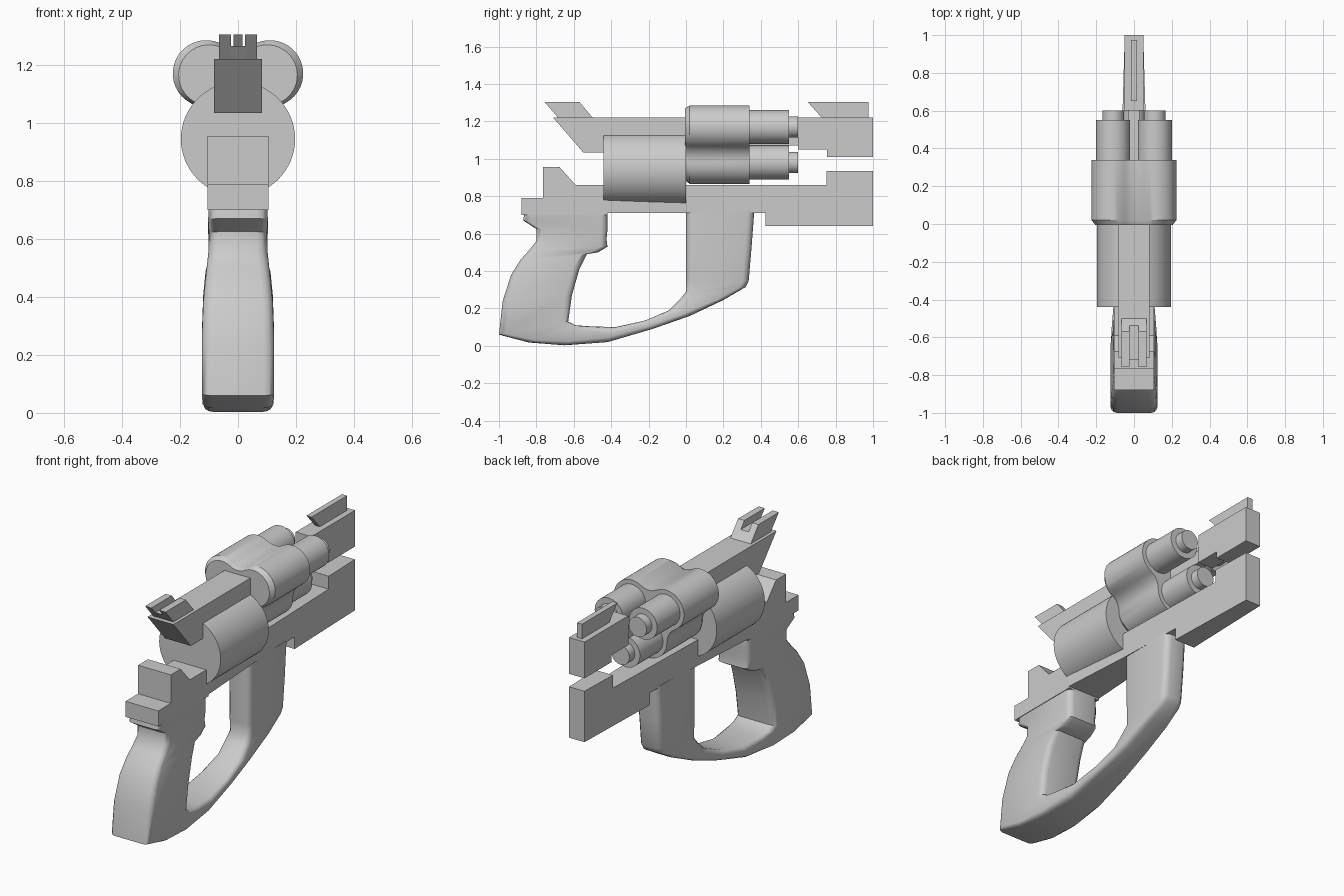
import bpy, bmesh
from math import sin, cos, radians, acos, degrees, sqrt, pi
from mathutils import Vector

if "Cube" in bpy.data.objects:
    bpy.data.objects.remove(bpy.data.objects["Cube"])


def loft(name, rings, angle=None):
    """Skin closed rings of equal length and cap both ends."""
    bm = bmesh.new()
    vs = [[bm.verts.new(p) for p in r] for r in rings]
    n = len(rings[0])
    for a, b in zip(vs, vs[1:]):
        for i in range(n):
            j = (i + 1) % n
            bm.faces.new((a[i], a[j], b[j], b[i]))
    bm.faces.new(vs[0])
    bm.faces.new(vs[-1])
    bmesh.ops.recalc_face_normals(bm, faces=bm.faces)
    me = bpy.data.meshes.new(name)
    bm.to_mesh(me)
    bm.free()
    ob = bpy.data.objects.new(name, me)
    bpy.context.collection.objects.link(ob)
    if angle:
        smooth(ob, angle)
    return ob


def smooth(ob, angle):
    bpy.ops.object.select_all(action='DESELECT')
    ob.select_set(True)
    bpy.context.view_layer.objects.active = ob
    bpy.ops.object.shade_smooth_by_angle(angle=radians(angle))


def prism(name, outline, width, x=0):
    """Side profile (y, z) given thickness in x; width is a number or f(y)."""
    w = width if callable(width) else (lambda y: width)
    return loft(name, [[(x + s * w(y), y, z) for y, z in outline] for s in (-1, 1)])


def cylinder(name, x, z, r, y0, y1, sides=48):
    bpy.ops.mesh.primitive_cylinder_add(vertices=sides, radius=r, depth=y1 - y0,
                                        location=(x, (y0 + y1) / 2, z),
                                        rotation=(pi / 2, 0, 0))
    bpy.context.object.name = name
    smooth(bpy.context.object, 30)


# Lower frame: rear block, tapering bridge, front bar
prism("rear_frame", [(-.88, .70), (-.88, .79), (-.765, .79), (-.765, .955), (-.675, .955),
                     (-.59, .86), (-.42, .86), (-.42, .70)], .105)
prism("frame_bridge", [(-.42, .71), (-.42, .86), (0, .86), (0, .71)],
      lambda y: .078 - .0643 * y)
prism("front_frame", [(0, .71), (0, .86), (.75, .86), (.75, .935), (1, .935), (1, .64),
                      (.425, .64), (.425, .71)], lambda y: .078 - .029 * y)

# Grip and hand guard: rounded section swept round the opening
# (inner y, inner z, outer y, outer z, half width)
stations = [
    (-.42, .74, -.86, .74, .100), (-.42, .62, -.87, .67, .103), (-.425, .57, -.80, .625, .100),
    (-.42, .53, -.80, .56, .102), (-.47, .50, -.84, .51, .107), (-.53, .49, -.885, .46, .112),
    (-.57, .41, -.935, .38, .120), (-.61, .27, -.98, .24, .125), (-.63, .13, -1.0, .06, .125),
    (-.59, .11, -.84, .018, .122), (-.52, .105, -.65, .003, .118), (-.38, .10, -.42, .02, .105),
    (-.22, .135, -.18, .09, .090), (-.09, .19, .02, .16, .080), (-.03, .25, .2, .245, .074),
    (0, .29, .32, .315, .068), (0, .36, .335, .345, .070), (0, .55, .35, .52, .072),
    (0, .72, .365, .72, .072)]
rings = []
for iy, iz, oy, oz, w in stations:
    inner, outer = Vector((0, iy, iz)), Vector((0, oy, oz))
    mid, axis = (inner + outer) / 2, (outer - inner).normalized()
    half = (outer - inner).length / 2
    r = min(.035, half * .7)
    ring = []
    for k, (sx, su) in enumerate([(1, 1), (-1, 1), (-1, -1), (1, -1)]):
        for a in (0, 30, 60, 90):
            t = radians(90 * k + a)
            ring.append(Vector((sx * (w - r) + r * cos(t), 0, 0)) + mid
                        + axis * (su * (half - r) + r * sin(t)))
    rings.append(ring)
loft("grip_and_guard", rings, 50)

# Rear chamber
cylinder("chamber", 0, .945, .197, -.44, 0, 64)

# Three-lobed barrel housing
CZ, D, R, F = 1.107, .127, .115, .10
side = D * sqrt(3) / 2
turn = 150 - degrees(acos(side / (R + F)))
fill = D / 2 + sqrt((R + F) ** 2 - side ** 2)
outline = []


def arc(dist, direction, r, a0, a1, n):
    d = radians(direction)
    for i in range(n):
        t = radians(a0 + (a1 - a0) * i / n)
        outline.append((dist * cos(d) + r * cos(t), dist * sin(d) + r * sin(t)))


lobes = (30, 150, 270)
for p in lobes:
    arc(D, p, R, p - turn, p + turn, 20)
    arc(fill, p + 60, F, p + turn + 180, p + 300 - turn, 8)
loft("barrel_housing", [[(x * s, y, CZ + z * s) for x, z in outline]
                        for y, s in ((-.005, .91), (.02, 1), (.34, 1))], 30)

# Barrels and their tips
for i, p in enumerate(lobes):
    x, z = D * cos(radians(p)), CZ + D * sin(radians(p))
    cylinder(f"barrel_{i + 1}", x, z, .09, .30, .55)
    cylinder(f"barrel_tip_{i + 1}", x, z, .057, .5, .6, 32)

# Upper rail, rear and front, with the connecting bar
prism("rear_rail", [(-.71, 1.22), (-.55, 1.035), (.01, 1.035), (.01, 1.22)], .083)
prism("connecting_bar", [(.3, 1.07), (.3, 1.145), (.62, 1.145), (.62, 1.07)], .028)
prism("front_rail", [(.6, 1.22), (1, 1.22), (1, 1.01), (.755, 1.01), (.755, 1.05), (.6, 1.05)], .05)

# Sights
prism("front_sight", [(.65, 1.305), (.975, 1.305), (.975, 1.21), (.735, 1.21)], .016)
prism("rear_sight_base", [(-.721, 1.265), (-.537, 1.265), (-.495, 1.215), (-.68, 1.215)], .03)
for s, tag in ((-1, "left"), (1, "right")):
    prism(f"rear_sight_{tag}", [(-.757, 1.305), (-.57, 1.305), (-.495, 1.215), (-.68, 1.215)],
          .02, s * .045)
